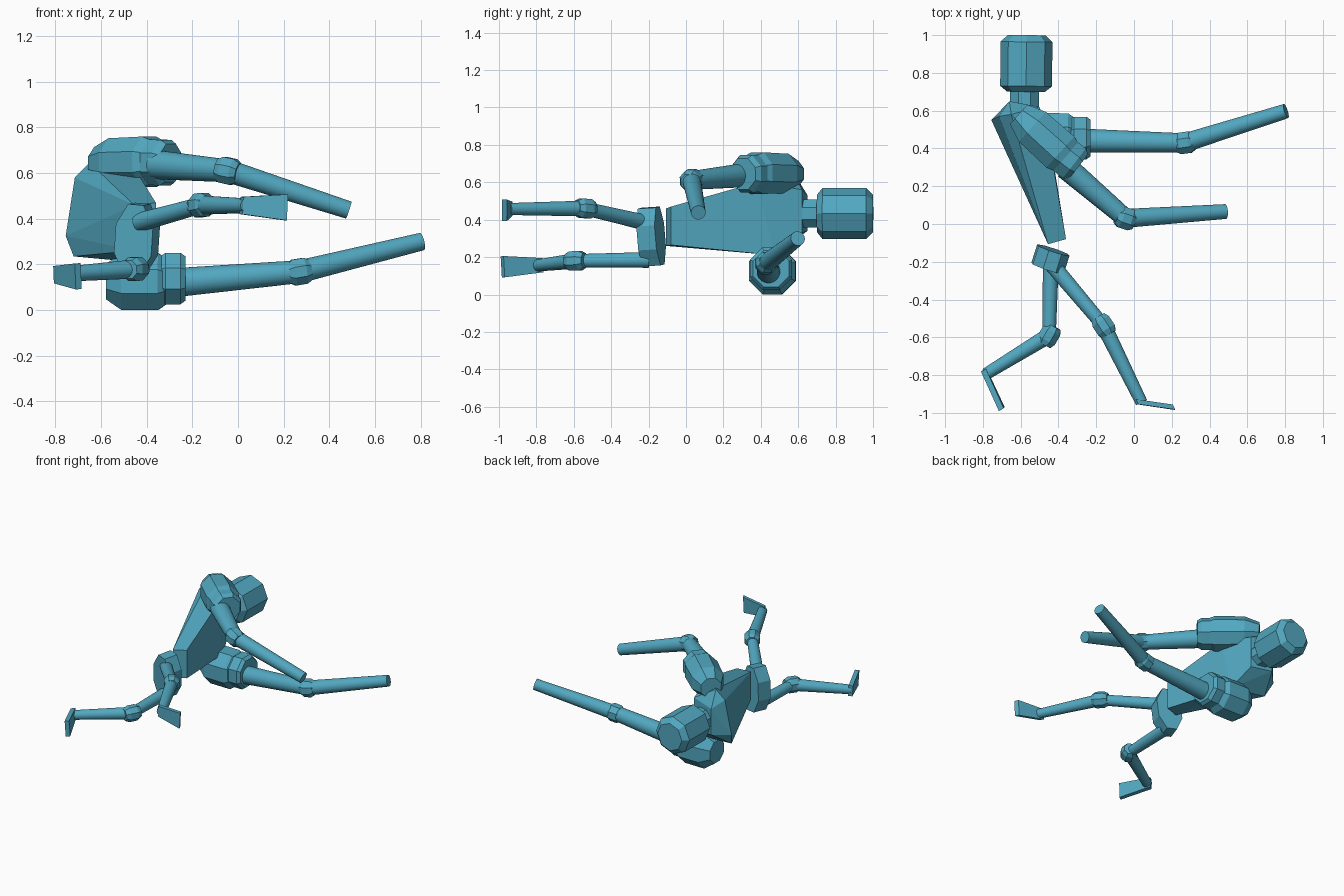
import bpy, bmesh, math
from mathutils import Vector

if "Cube" in bpy.data.objects:
    bpy.data.objects.remove(bpy.data.objects["Cube"])

teal = bpy.data.materials.new("teal")
teal.diffuse_color = (0.085, 0.39, 0.53, 1)
teal.use_nodes = True
teal.node_tree.nodes["Principled BSDF"].inputs["Base Color"].default_value = teal.diffuse_color


def finish(bm, name, smooth=False):
    bmesh.ops.recalc_face_normals(bm, faces=bm.faces)
    me = bpy.data.meshes.new(name)
    bm.to_mesh(me)
    bm.free()
    ob = bpy.data.objects.new(name, me)
    bpy.context.collection.objects.link(ob)
    me.materials.append(teal)
    if smooth:
        bpy.ops.object.select_all(action='DESELECT')
        ob.select_set(True)
        bpy.context.view_layer.objects.active = ob
        bpy.ops.object.shade_smooth_by_angle(angle=math.radians(30))
    return ob


def loft(name, a, b, stations, sides=8, up=(0, 0, 1), phase=0.0, squash=1.0, smooth=False):
    """Rings along a-b; stations are (fraction, radius); squash scales the side axis."""
    a, b = Vector(a), Vector(b)
    d = (b - a).normalized()
    side = d.cross(Vector(up)).normalized()
    top = side.cross(d)
    bm = bmesh.new()
    rings = []
    for t, r in stations:
        ring = []
        for i in range(sides):
            ang = 2 * math.pi * i / sides + phase
            ring.append(bm.verts.new(a.lerp(b, t) + side * r * squash * math.cos(ang)
                                     + top * r * math.sin(ang)))
        rings.append(ring)
    for p, q in zip(rings, rings[1:]):
        for i in range(sides):
            j = (i + 1) % sides
            bm.faces.new((p[i], p[j], q[j], q[i]))
    bm.faces.new(rings[0])
    bm.faces.new(rings[-1])
    return finish(bm, name, smooth)


def hull(name, pts):
    bm = bmesh.new()
    for p in pts:
        bm.verts.new(p)
    res = bmesh.ops.convex_hull(bm, input=bm.verts)
    junk = [g for g in set(res["geom_interior"]) if isinstance(g, bmesh.types.BMVert)]
    bmesh.ops.delete(bm, geom=junk, context='VERTS')
    bmesh.ops.dissolve_limit(bm, angle_limit=0.09, verts=bm.verts, edges=bm.edges)
    return finish(bm, name)


def rod(name, a, b, r1, r2):
    return loft(name, a, b, [(0, r1), (1, r2)], sides=32, smooth=True)


def joint(name, c, d, r, length):
    """Chamfered octagonal block centred on c along d."""
    c, d = Vector(c), Vector(d).normalized() * length / 2
    return loft(name, c - d, c + d, [(0, r * .75), (.25, r), (.75, r), (1, r * .75)], phase=math.pi / 8)


def foot(name, heel, toe, normal, half_heel, half_toe, thick=.03):
    """Thin wedge plate widening towards the toe."""
    heel, toe = Vector(heel), Vector(toe)
    n = Vector(normal).normalized()
    w = (toe - heel).cross(n).normalized()
    return hull(name, [p + w * s * h + n * k * thick / 2
                       for p, h in ((heel, half_heel), (toe, half_toe))
                       for s in (-1, 1) for k in (-1, 1)])


# Head and neck
loft("head", (-.572, .70, .433), (-.568, 1.0, .433),
     [(0, .10), (.1, .137), (.88, .137), (1, .10)])
loft("neck", (-.58, .58, .433), (-.58, .72, .433), [(0, .082), (1, .082)], phase=math.pi / 8)

# Torso: small waist, deep chest
hull("torso", [
    (-.455, -.107, .26), (-.455, -.107, .46), (-.36, -.08, .47), (-.36, -.08, .265),
    (-.755, .55, .325), (-.715, .57, .58), (-.65, .58, .645), (-.72, .50, .235),
    (-.45, .47, .21), (-.44, .38, .60),
    (-.66, .65, .53), (-.66, .65, .34), (-.50, .62, .56), (-.50, .62, .33)])

# Pelvis block
loft("pelvis", (-.458, -.235, .307), (-.427, -.138, .313), [(0, .168), (1, .168)],
     up=(.02, -.03, .32), phase=math.pi / 8, squash=.55)

# Shoulders with collars
loft("lower_shoulder", (-.577, .465, .125), (-.31, .46, .125),
     [(0, .085), (.25, .135), (.85, .135), (1, .105)], phase=math.pi / 8)
loft("lower_collar", (-.34, .455, .138), (-.23, .455, .138),
     [(0, .105), (.2, .122), (.8, .122), (1, .105)], phase=math.pi / 8)
loft("upper_shoulder", (-.61, .58, .645), (-.35, .345, .65),
     [(0, .075), (.28, .115), (.85, .12), (1, .10)], phase=math.pi / 8)
loft("upper_collar", (-.385, .375, .648), (-.295, .305, .645),
     [(0, .095), (.2, .108), (.75, .108), (1, .09)], phase=math.pi / 8)

# Arms: shoulder, elbow, wrist, radii
arms = {
    "lower": ((-.30, .442, .118), (.27, .43, .168), (.805, .598, .30)),
    "upper": ((-.36, .30, .637), (-.045, .03, .61), (.485, .066, .438)),
}
for label, (s, e, w) in arms.items():
    s, e, w = Vector(s), Vector(e), Vector(w)
    rod(label + "_upper_arm", s, e, .064, .05)
    joint(label + "_elbow", e, (e - s).normalized() + (w - e).normalized(), .062, .10)
    rod(label + "_forearm", e, w, .05, .039)

# Legs: hip, knee, ankle, toe
legs = {
    "lower": ((-.44, -.20, .185), (-.45, -.59, .18), (-.785, -.795, .155), (-.70, -.98, .148)),
    "upper": ((-.43, -.22, .385), (-.16, -.54, .46), (.04, -.945, .457), (.21, -.97, .45)),
}
for label, (h, k, a, t) in legs.items():
    h, k, a, t = Vector(h), Vector(k), Vector(a), Vector(t)
    rod(label + "_thigh", h, k, .042, .036)
    joint(label + "_knee", k, (k - h).normalized() + (a - k).normalized(), .056, .11)
    rod(label + "_shin", k, a, .042, .032)
    along = (t - a).normalized()
    foot(label + "_foot", a - along * .025, t, a - k, .038, .057)
